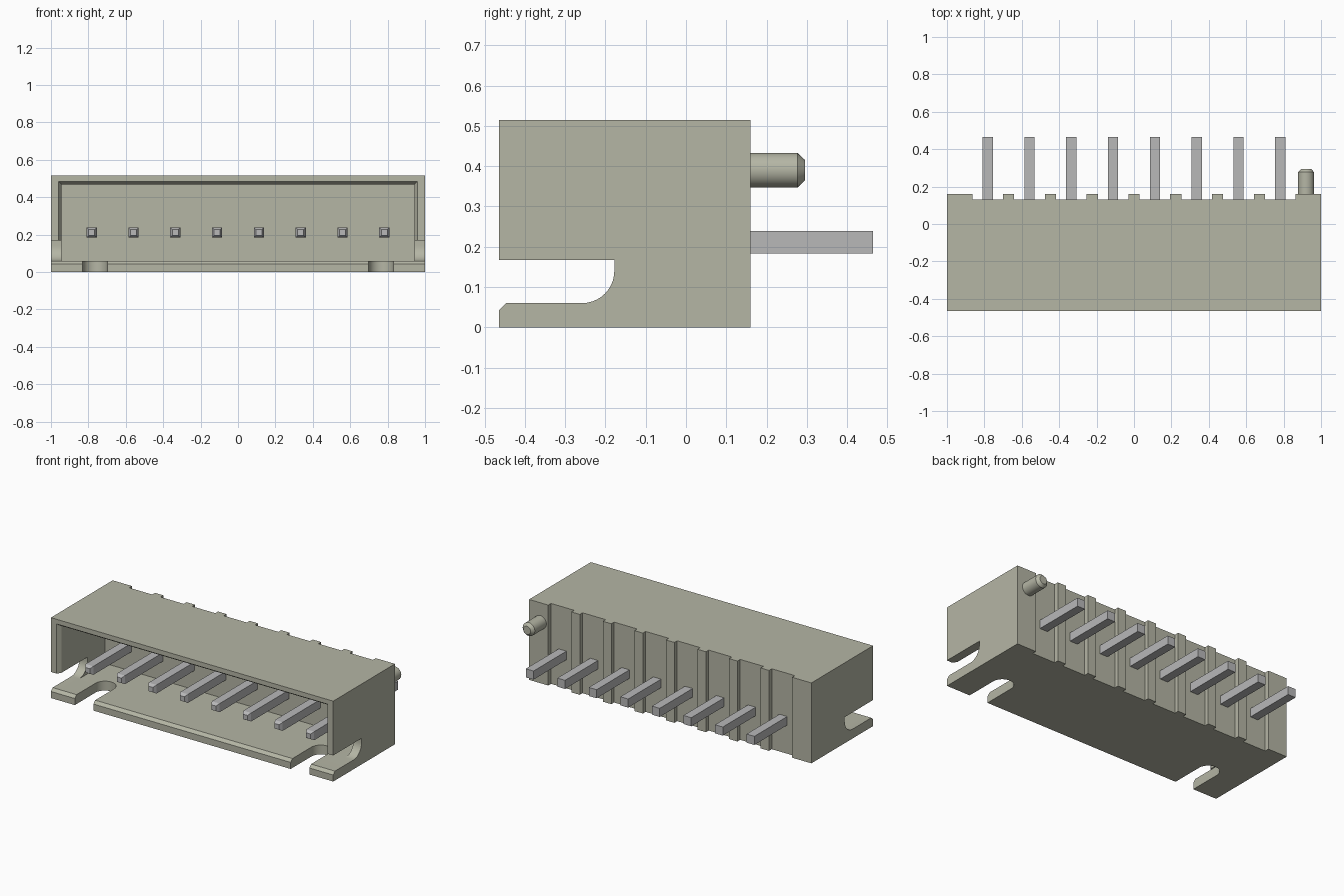
import bpy, bmesh, math
from mathutils import Vector

if "Cube" in bpy.data.objects:
    bpy.data.objects.remove(bpy.data.objects["Cube"], do_unlink=True)


def material(name, rgb, metallic=0.0):
    m = bpy.data.materials.new(name)
    m.use_nodes = True
    m.diffuse_color = (*rgb, 1)
    m.node_tree.nodes["Principled BSDF"].inputs["Base Color"].default_value = (*rgb, 1)
    return m


BEIGE = material("beige plastic", (0.46, 0.465, 0.375))
METAL = material("grey metal", (0.48, 0.48, 0.485))


def loft(name, rings, mat):
    """Solid skinned through equal-length rings of points, capped at both ends."""
    bm = bmesh.new()
    loops = [[bm.verts.new(p) for p in ring] for ring in rings]
    n = len(loops[0])
    for a, b in zip(loops, loops[1:]):
        for i in range(n):
            j = (i + 1) % n
            bm.faces.new((a[i], a[j], b[j], b[i]))
    bm.faces.new(loops[0])
    bm.faces.new(loops[-1])
    bmesh.ops.recalc_face_normals(bm, faces=bm.faces)
    mesh = bpy.data.meshes.new(name)
    bm.to_mesh(mesh)
    bm.free()
    mesh.materials.append(mat)
    ob = bpy.data.objects.new(name, mesh)
    bpy.context.collection.objects.link(ob)
    return ob


def rect(x0, x1, z0, z1, y):
    return [(x0, y, z0), (x1, y, z0), (x1, y, z1), (x0, y, z1)]


def arc(cx, cy, r, a0, a1, n):
    return [(cx + r * math.cos(math.radians(a0 + (a1 - a0) * i / n)),
             cy + r * math.sin(math.radians(a0 + (a1 - a0) * i / n))) for i in range(n + 1)]


def activate(ob):
    bpy.ops.object.select_all(action='DESELECT')
    ob.select_set(True)
    bpy.context.view_layer.objects.active = ob


def cut(ob, cutter):
    cutter.hide_render = True
    activate(ob)
    mod = ob.modifiers.new("cut", 'BOOLEAN')
    mod.operation = 'DIFFERENCE'
    mod.solver = 'EXACT'
    mod.object = cutter
    bpy.ops.object.modifier_apply(modifier=mod.name)
    bpy.data.objects.remove(cutter, do_unlink=True)


FRONT, BACK, TOP, FLOOR = -0.465, 0.16, 0.515, 0.06
PITCH = 0.2235
PIN_X = [(i - 3.5) * PITCH for i in range(8)]

# Housing: side profile with the rounded side slot, swept across the width
profile = [(FRONT, 0), (BACK, 0), (BACK, TOP), (FRONT, TOP), (FRONT, 0.167), (-0.178, 0.167)]
profile += arc(-0.258, FLOOR + 0.08, 0.08, 0, -90, 10)
profile += [(FRONT + 0.018, FLOOR), (FRONT, FLOOR - 0.018)]
housing = loft("housing", [[(x, y, z) for y, z in profile] for x in (-1, 1)], BEIGE)

# Cavity with a bevelled mouth
cut(housing, loft("cavity_cutter", [
    rect(-0.97, 0.97, FLOOR, 0.495, FRONT - 0.015),
    rect(-0.943, 0.943, FLOOR, 0.468, FRONT + 0.0255),
    rect(-0.943, 0.943, FLOOR, 0.468, 0.0)], BEIGE))

# Round-ended notches in the floor
for side in (-1, 1):
    outline = [(side * 0.765 + 0.066, -0.6)]
    outline += arc(side * 0.765, -0.255, 0.066, 0, 180, 16)
    outline += [(side * 0.765 - 0.066, -0.6)]
    cut(housing, loft("notch_cutter", [[(x, y, z) for x, y in outline] for z in (-0.1, 0.12)], BEIGE))

# Shallow recesses between the ribs on the back
for x in PIN_X:
    cut(housing, loft("recess_cutter", [
        rect(x - 0.082, x + 0.082, -0.1, 0.7, y) for y in (0.132, 0.3)], BEIGE))

activate(housing)
bpy.ops.object.shade_smooth_by_angle(angle=math.radians(25))

# Locating peg with a bevelled end
peg_rings = [[(x, y, z) for x, z in arc(0.92, 0.39, r, 0, 345, 23)]
             for y, r in ((0.12, 0.043), (0.277, 0.043), (0.295, 0.026))]
peg = loft("locating_peg", peg_rings, BEIGE)
activate(peg)
bpy.ops.object.shade_smooth_by_angle(angle=math.radians(25))

# Square contact pins with tapered front tips
for i, x in enumerate(PIN_X):
    loft(f"pin_{i + 1}", [
        rect(x - r, x + r, 0.211 - r, 0.211 + r, y)
        for y, r in ((-0.405, 0.016), (-0.385, 0.0275), (0.465, 0.0275))], METAL)
